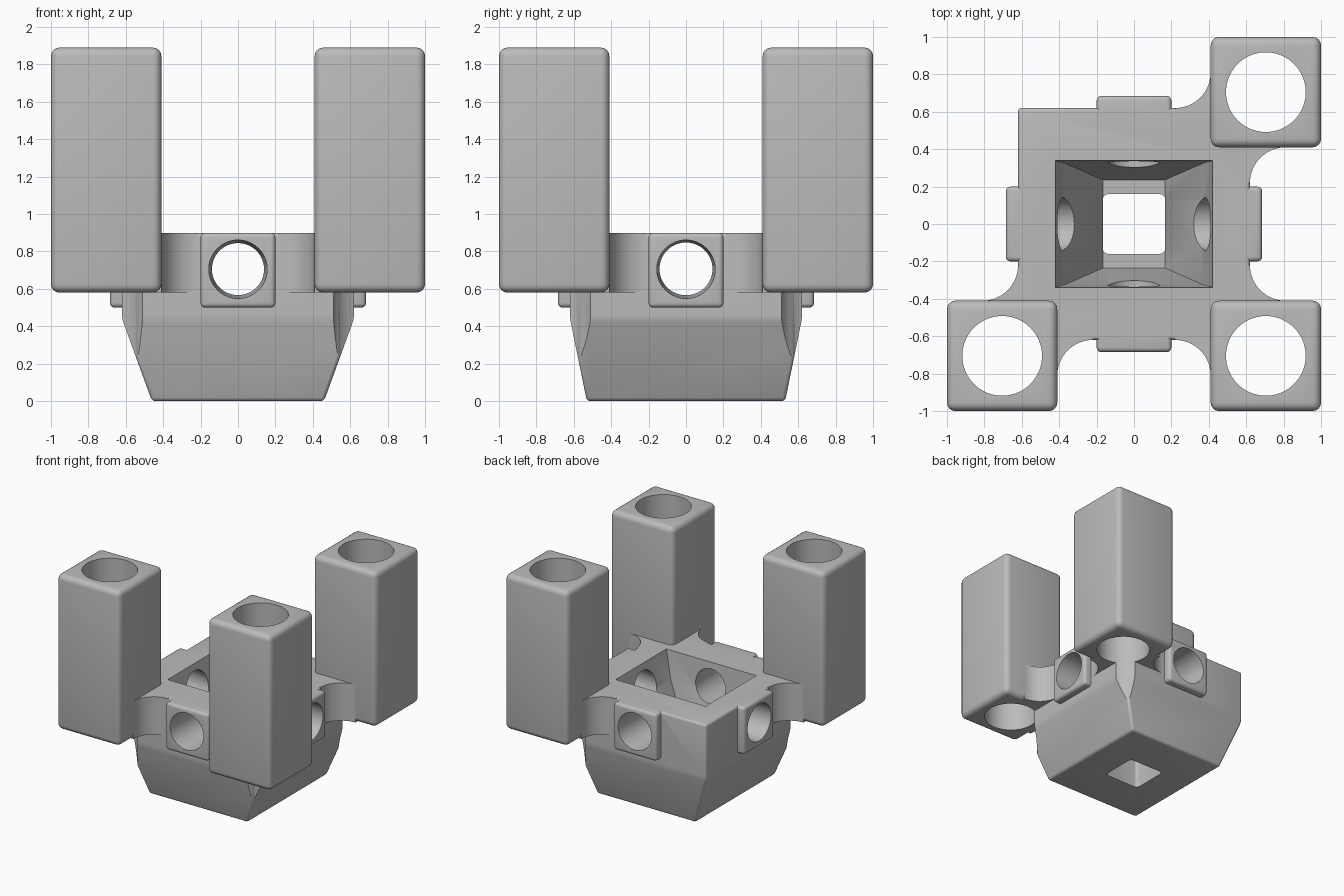
import bpy, bmesh, math
from mathutils import Matrix, Vector

cube = bpy.data.objects.get("Cube")
if cube:
    bpy.data.objects.remove(cube, do_unlink=True)

grey = bpy.data.materials.new("plain grey")
grey.use_nodes = True
grey.diffuse_color = (0.5, 0.5, 0.5, 1)
grey.node_tree.nodes["Principled BSDF"].inputs["Base Color"].default_value = (0.5, 0.5, 0.5, 1)


def finish(name, bm, bevel=0.0, segments=4):
    """Turn a bmesh into an object, optionally with rounded edges."""
    if bevel:
        bmesh.ops.bevel(bm, geom=bm.edges[:], offset=bevel, segments=segments,
                        affect='EDGES', profile=0.5, clamp_overlap=True)
    bmesh.ops.recalc_face_normals(bm, faces=bm.faces[:])
    mesh = bpy.data.meshes.new(name)
    bm.to_mesh(mesh)
    bm.free()
    mesh.materials.append(grey)
    obj = bpy.data.objects.new(name, mesh)
    bpy.context.collection.objects.link(obj)
    return obj


def stack(name, levels, bevel=0.0, upright_only=False):
    """Solid lofted through centred rectangles (half x, half y, z)."""
    bm = bmesh.new()
    rings = [[bm.verts.new((sx * hx, sy * hy, z))
              for sx, sy in ((-1, -1), (1, -1), (1, 1), (-1, 1))]
             for hx, hy, z in levels]
    bm.faces.new(rings[0])
    bm.faces.new(rings[-1])
    for low, high in zip(rings, rings[1:]):
        for i in range(4):
            j = (i + 1) % 4
            bm.faces.new((low[i], low[j], high[j], high[i]))
    if upright_only:
        edges = [e for e in bm.edges if abs(e.verts[0].co.z - e.verts[1].co.z) > 0.01]
        bmesh.ops.bevel(bm, geom=edges, offset=bevel, segments=4, affect='EDGES', profile=0.5)
        bevel = 0
    return finish(name, bm, bevel)


def box(name, low, high, bevel=0.0):
    low, high = Vector(low), Vector(high)
    bm = bmesh.new()
    bmesh.ops.create_cube(bm, size=1)
    for v in bm.verts:
        v.co = (low + high) / 2 + v.co * (high - low)
    return finish(name, bm, bevel)


def cylinder(name, centre, r1, r2, depth, axis=(0, 0, 1)):
    bm = bmesh.new()
    turn = Vector((0, 0, 1)).rotation_difference(Vector(axis)).to_matrix().to_4x4()
    bmesh.ops.create_cone(bm, cap_ends=True, segments=64, radius1=r1, radius2=r2,
                          depth=depth, matrix=Matrix.Translation(centre) @ turn)
    return finish(name, bm)


def combine(target, tool, operation):
    """Apply a boolean and discard the tool."""
    tool.hide_render = True
    mod = target.modifiers.new("combine", 'BOOLEAN')
    mod.operation, mod.solver, mod.object = operation, 'EXACT', tool
    bpy.context.view_layer.objects.active = target
    bpy.ops.object.modifier_apply(modifier=mod.name)
    bpy.data.objects.remove(tool, do_unlink=True)


def smooth(obj):
    bpy.ops.object.select_all(action='DESELECT')
    obj.select_set(True)
    bpy.context.view_layer.objects.active = obj
    bpy.ops.object.shade_smooth_by_angle(angle=math.radians(35))


TOP, WALL, POST, INNER = 0.90, 0.62, 0.705, 0.41
corners = {"front_left": (1, -1), "front_right": (-1, -1), "back_left": (1, 1)}
sides = ((1, 0), (-1, 0), (0, 1), (0, -1))

# Tapered central body
body = stack("body", [(0.46, 0.53, 0), (WALL, WALL, 0.44), (WALL, WALL, TOP)], 0.02)

# Raised pads around the side bores
for dx, dy in sides:
    c = Vector((dx, dy, 0)) * 0.585
    half = Vector((0.1 if dx else 0.2, 0.1 if dy else 0.2, 0))
    pad = box("pad", c - half + Vector((0, 0, 0.5)), c + half + Vector((0, 0, TOP)), 0.025)
    combine(body, pad, 'UNION')

# Concave webs joining the body to the posts
R = 0.19
for sx, sy in corners.values():
    for swap in (False, True):
        def place(u, v, z):
            return (sx * v, sy * u, z) if swap else (sx * u, sy * v, z)
        a, b = place(INNER - R, WALL - 0.06, 0.58), place(INNER + 0.06, WALL + R, TOP)
        web = box("web", [min(p) for p in zip(a, b)], [max(p) for p in zip(a, b)])
        scoop = cylinder("scoop", place(INNER - R, WALL + R, 0.74), R, R, 1)
        combine(web, scoop, 'DIFFERENCE')
        combine(body, web, 'UNION')

# Funnel and square drain
funnel = stack("funnel", [(0.165, 0.235, 0.28), (0.37, 0.325, 0.66), (0.425, 0.34, 0.92)])
combine(body, funnel, 'DIFFERENCE')
drain = stack("drain", [(0.167, 0.16, -0.1), (0.167, 0.16, 0.35)], 0.03, True)
combine(body, drain, 'DIFFERENCE')

# Side bores, narrowing inward
for dx, dy in sides:
    bore = cylinder("bore", (dx * 0.5, dy * 0.5, 0.705), 0.138, 0.157, 0.4, (dx, dy, 0))
    combine(body, bore, 'DIFFERENCE')

# Corner posts, whose bores also scoop the body below them
for label, (sx, sy) in corners.items():
    post = box(label + "_post", (sx * POST - 0.295, sy * POST - 0.295, 0.58),
               (sx * POST + 0.295, sy * POST + 0.295, 1.89), 0.045)
    for part in (post, body):
        bore = cylinder("post_bore", (sx * POST, sy * POST, 0.9), 0.213, 0.213, 2.4)
        combine(part, bore, 'DIFFERENCE')
    smooth(post)

smooth(body)
